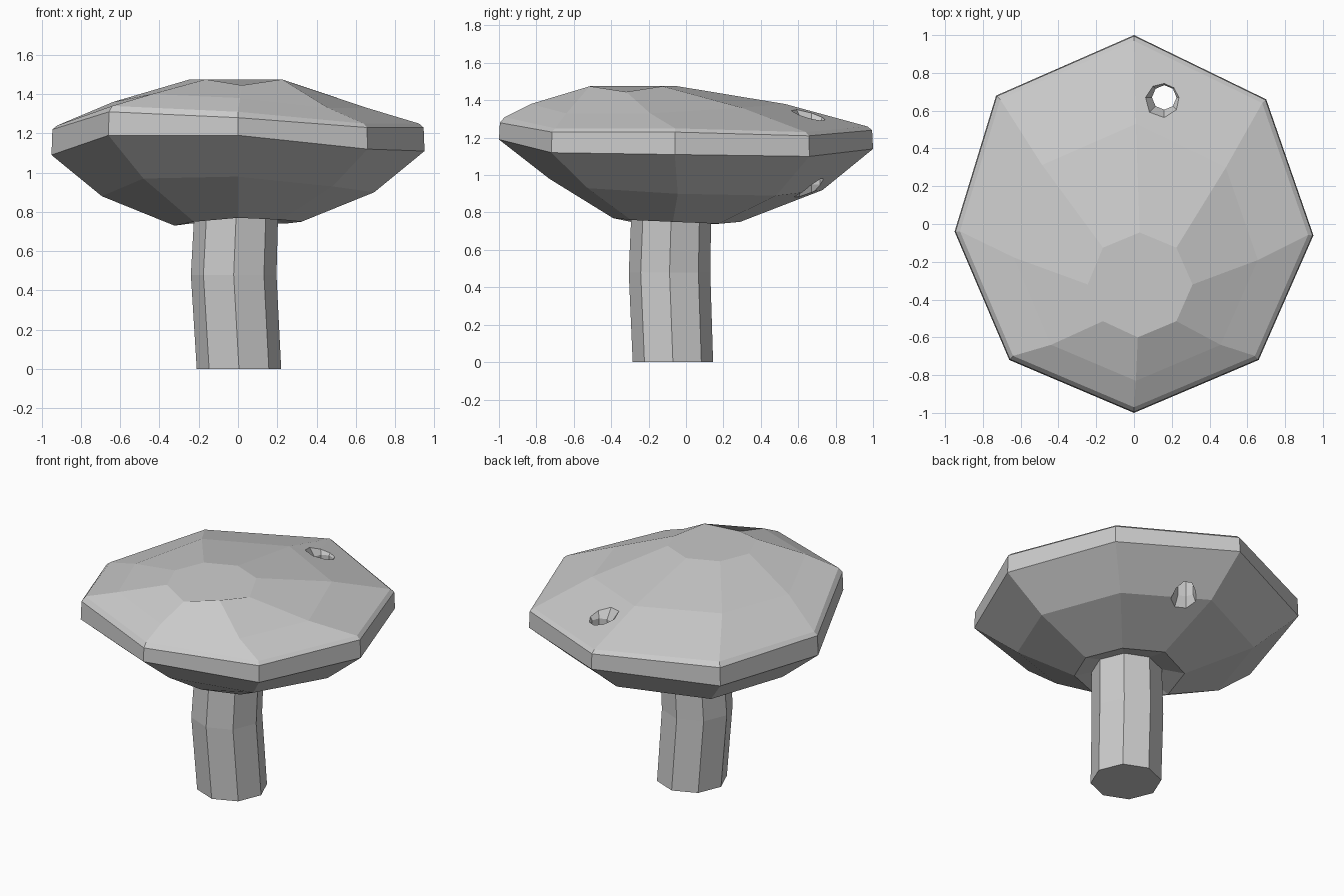
import bpy
import bmesh
from math import sin, cos, tau

cube = bpy.data.objects.get("Cube")
if cube:
    bpy.data.objects.remove(cube)

grey = bpy.data.materials.new("plain_grey")
grey.use_nodes = True
grey.diffuse_color = (0.6, 0.6, 0.6, 1)
grey.node_tree.nodes["Principled BSDF"].inputs["Base Color"].default_value = (0.6, 0.6, 0.6, 1)


def loft(name, rings):
    """Closed flat-shaded solid through rings of equal point count, bottom to top."""
    bm = bmesh.new()
    loops = [[bm.verts.new(p) for p in ring] for ring in rings]
    n = len(loops[0])
    for low, high in zip(loops, loops[1:]):
        for i in range(n):
            j = (i + 1) % n
            bm.faces.new((low[i], low[j], high[j], high[i]))
    bm.faces.new(loops[0][::-1])
    bm.faces.new(loops[-1])
    bmesh.ops.recalc_face_normals(bm, faces=bm.faces)
    mesh = bpy.data.meshes.new(name)
    bm.to_mesh(mesh)
    bm.free()
    mesh.materials.append(grey)
    obj = bpy.data.objects.new(name, mesh)
    bpy.context.collection.objects.link(obj)
    return obj


def octagon(x, y, z, r):
    """Octagon starting at the front, counter-clockwise."""
    return [(x + r * sin(tau * i / 8), y - r * cos(tau * i / 8), z) for i in range(8)]


# Uneven cap outline: front first, then counter-clockwise
OUTLINE = [(0, -1), (0.66, -0.72), (0.95, -0.06), (0.70, 0.66),
           (0, 1), (-0.73, 0.68), (-0.95, -0.04), (-0.66, -0.72)]


def cap_ring(scale, heights, x=0, y=0):
    return [(px * scale + x, py * scale + y, z) for (px, py), z in zip(OUTLINE, heights)]


# Cap: hollowed underside, sagging belly, thin rim, tilted dome
top = octagon(0.03, -0.32, 1.475, 0.275)
top[0] = (0.02, -0.60, 1.445)
top[2] = (0.31, -0.32, 1.445)
cap = loft("mushroom_cap", [
    octagon(-0.01, -0.08, 0.79, 0.2),
    cap_ring(0.34, [0.77, 0.76, 0.75, 0.74, 0.75, 0.74, 0.73, 0.75], y=-0.05),
    cap_ring(0.73, [0.98, 0.93, 0.90, 0.89, 0.92, 0.89, 0.88, 0.97]),
    cap_ring(1.0, [1.19, 1.12, 1.11, 1.10, 1.14, 1.10, 1.09, 1.19]),
    cap_ring(0.995, [1.28, 1.23, 1.23, 1.21, 1.24, 1.22, 1.22, 1.31]),
    cap_ring(0.97, [1.31, 1.25, 1.25, 1.23, 1.26, 1.25, 1.24, 1.34]),
    cap_ring(0.68, [1.38, 1.33, 1.33, 1.36, 1.38, 1.38, 1.36, 1.40], 0.01, -0.15),
    top,
])

# Bevelled hole through the back of the cap
cutter = loft("hole_cutter", [octagon(0.16, 0.67, z, r) for z, r in
              ((0.80, 0.13), (0.95, 0.065), (1.28, 0.065), (1.38, 0.13))])
cutter.hide_render = True
cutter.hide_set(True)
hole = cap.modifiers.new("hole", "BOOLEAN")
hole.operation = "DIFFERENCE"
hole.solver = "EXACT"
hole.object = cutter

# Slightly bent stem
loft("stem", [octagon(0.005, -0.07, 0, 0.215),
              octagon(-0.022, -0.088, 0.48, 0.218),
              octagon(-0.008, -0.078, 0.82, 0.213)])
